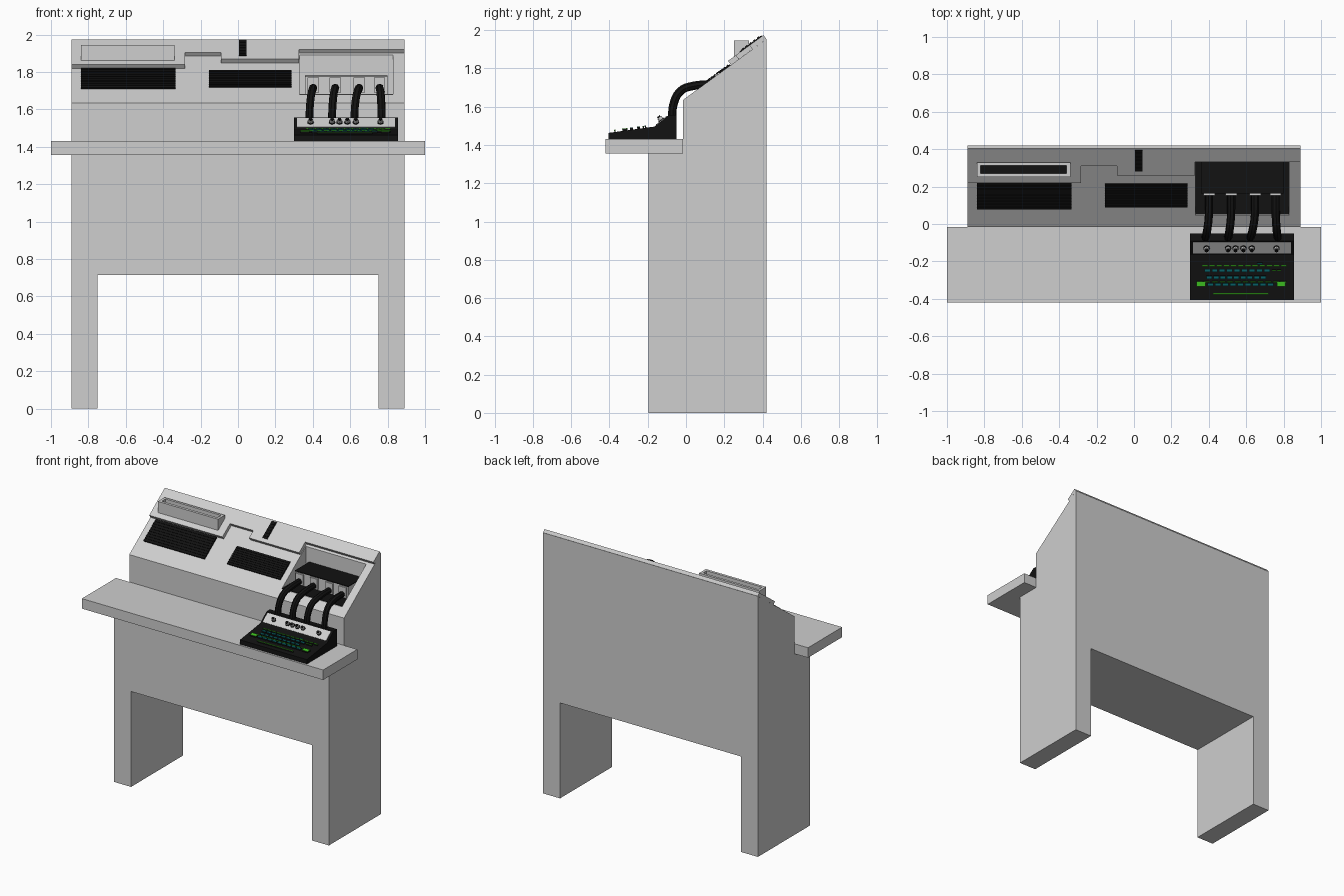
import bpy, bmesh, math
from mathutils import Vector

if "Cube" in bpy.data.objects:
    bpy.data.objects.remove(bpy.data.objects["Cube"])


def material(name, rgb):
    m = bpy.data.materials.new(name)
    m.diffuse_color = (*rgb, 1)
    m.use_nodes = True
    m.node_tree.nodes["Principled BSDF"].inputs["Base Color"].default_value = m.diffuse_color
    return m


GREY = material("console grey", (0.62, 0.62, 0.62))
BLACK = material("black plastic", (0.006, 0.006, 0.006))
GREEN = material("bright green", (0.05, 0.56, 0.015))
TEAL = material("dark teal", (0.003, 0.13, 0.15))


def prism(name, bottom, top, mat):
    """Solid between two matching outlines."""
    bm = bmesh.new()
    a = [bm.verts.new(p) for p in bottom]
    b = [bm.verts.new(p) for p in top]
    n = len(a)
    bm.faces.new(a)
    bm.faces.new(b)
    for i in range(n):
        bm.faces.new((a[i], a[(i + 1) % n], b[(i + 1) % n], b[i]))
    bmesh.ops.recalc_face_normals(bm, faces=bm.faces)
    me = bpy.data.meshes.new(name)
    bm.to_mesh(me)
    bm.free()
    me.materials.append(mat)
    ob = bpy.data.objects.new(name, me)
    bpy.context.collection.objects.link(ob)
    return ob


def profile(name, pts, x0, x1, mat):
    return prism(name, [(x0, y, z) for y, z in pts], [(x1, y, z) for y, z in pts], mat)


def box(name, x0, x1, y0, y1, z0, z1, mat):
    return profile(name, [(y0, z0), (y1, z0), (y1, z1), (y0, z1)], x0, x1, mat)


def on_slope(plane, x, y, h):
    """Point on a tilted plane (y, z, slope), lifted by h along its normal."""
    py, pz, k = plane
    return Vector((x, y, pz + k * (y - py))) + Vector((0, -k, 1)).normalized() * h


def slab(name, plane, pts, h0, h1, mat):
    return prism(name, [on_slope(plane, x, y, h0) for x, y in pts],
                 [on_slope(plane, x, y, h1) for x, y in pts], mat)


def rect(x0, x1, y0, y1):
    return [(x0, y0), (x1, y0), (x1, y1), (x0, y1)]


def cut(ob, cutter):
    mod = ob.modifiers.new("cut", 'BOOLEAN')
    mod.operation, mod.solver, mod.object = 'DIFFERENCE', 'EXACT', cutter
    bpy.context.view_layer.objects.active = ob
    bpy.ops.object.modifier_apply(modifier=mod.name)
    bpy.data.objects.remove(cutter)


PANEL = (-0.016, 1.635, 0.73)
DECK = (-0.405, 1.463, 0.135)
STRIP = (-0.165, 1.496, 0.787)

# Console body with leg opening and device recess
body = profile("console_body", [(-0.195, 0), (0.42, 0), (0.42, 1.953), (-0.016, 1.635),
                                (-0.016, 1.36), (-0.195, 1.36)], -0.89, 0.89, GREY)
cut(body, box("leg_cutter", -0.75, 0.75, -1, 1, -1, 0.715, GREY))
cut(body, box("recess_cutter", 0.33, 0.83, -0.1, 0.333, 1.68, 2.1, GREY))
box("desk_shelf", -1, 1, -0.42, -0.016, 1.355, 1.43, GREY)

# Raised upper panel with stepped lower edge
slab("upper_panel", PANEL, [(-0.89, 0.235), (-0.283, 0.235), (-0.283, 0.325), (-0.09, 0.325),
                            (-0.09, 0.275), (0.325, 0.275), (0.325, 0.347), (0.89, 0.347),
                            (0.89, 0.42), (-0.89, 0.42)], 0, 0.026, GREY)

# Black sloping grilles with fine slats
for name, x0, x1, y0, y1 in (("left_grille", -0.84, -0.335, 0.085, 0.232),
                             ("middle_grille", -0.155, 0.285, 0.095, 0.216)):
    slab(name, PANEL, rect(x0, x1, y0, y1), -0.002, 0.007, BLACK)
    count = 9
    step = (y1 - y0) / count
    for i in range(count):
        y = y0 + i * step
        slab(f"{name}_slat", PANEL, rect(x0, x1, y, y + step * 0.6), 0.006, 0.011, BLACK)

# Small slot on the upper panel
slab("card_slot", PANEL, rect(0.005, 0.045, 0.298, 0.412), 0.02, 0.031, BLACK)
for i in range(5):
    y = 0.31 + i * 0.02
    slab("card_slot_rib", PANEL, rect(0.01, 0.04, y, y + 0.01), 0.03, 0.035, BLACK)

# Open tray with dark floor
tray = profile("tray", [(0.25, 1.845), (0.33, 1.90), (0.33, 1.945), (0.25, 1.945)],
               -0.84, -0.34, GREY)
cut(tray, box("tray_cutter", -0.82, -0.36, 0.27, 0.312, 1.918, 2.1, GREY))
box("tray_floor", -0.82, -0.36, 0.27, 0.312, 1.917, 1.921, BLACK)

# Device in the recess
box("recess_floor", 0.33, 0.83, 0.05, 0.333, 1.678, 1.683, BLACK)
box("device_box", 0.357, 0.80, 0.165, 0.333, 1.68, 1.775, GREY)
box("device_lid", 0.357, 0.80, 0.163, 0.333, 1.775, 1.781, BLACK)

# Keyboard case and sloping connector strip
profile("keyboard_case", [(-0.405, 1.43), (-0.405, 1.463), (-0.165, 1.496), (-0.09, 1.556),
                          (-0.05, 1.556), (-0.05, 1.43)], 0.30, 0.855, BLACK)
slab("connector_strip", STRIP, rect(0.315, 0.84, -0.156, -0.097), -0.002, 0.004, GREY)

# Key rows: y, depth, first x, last x, number, colour, black body underneath
rows = [(-0.222, 0.007, 0.36, 0.82, 12, GREEN), (-0.247, 0.015, 0.372, 0.73, 9, TEAL),
        (-0.247, 0.006, 0.735, 0.79, 2, GREEN), (-0.284, 0.015, 0.385, 0.71, 9, TEAL),
        (-0.308, 0.006, 0.33, 0.82, 12, GREEN), (-0.323, 0.015, 0.39, 0.75, 9, TEAL),
        (-0.371, 0.006, 0.385, 0.755, 1, GREEN), (-0.319, 0.026, 0.328, 0.387, 1, GREEN),
        (-0.319, 0.026, 0.758, 0.817, 1, GREEN), (-0.211, 0.008, 0.655, 0.69, 1, TEAL)]
for y, depth, x0, x1, n, mat in rows:
    pitch = (x1 - x0) / n
    for i in range(n):
        a, b = x0 + pitch * (i + 0.1), x0 + pitch * (i + 0.9)
        slab("key_body", DECK, rect(a, b, y - depth / 2, y + depth / 2), -0.001, 0.009, BLACK)
        slab("key_top", DECK, rect(a, b, y - depth / 2, y + depth / 2), 0.009, 0.012, mat)


# Connectors standing on the strip
def peg(name, x, y, r, h0, h1, mat):
    rot = Vector((0, -STRIP[2], 1)).to_track_quat('Z', 'Y').to_euler()
    bpy.ops.mesh.primitive_cylinder_add(vertices=12, radius=r, depth=h1 - h0, rotation=rot,
                                        location=on_slope(STRIP, x, y, (h0 + h1) / 2))
    ob = bpy.context.object
    ob.name = name
    ob.data.materials.append(mat)
    bpy.ops.object.shade_smooth_by_angle()


for x in (0.388, 0.503, 0.543, 0.585, 0.63, 0.762):
    peg("connector_base", x, -0.126, 0.017, 0, 0.008, BLACK)
    peg("connector_collar", x, -0.126, 0.013, 0.006, 0.022, GREY)
    peg("connector_tip", x, -0.126, 0.009, 0.02, 0.03, BLACK)

# Thick cables from keyboard to device, each with a plug block
for xa, xb in ((0.382, 0.402), (0.503, 0.52), (0.622, 0.648), (0.768, 0.757)):
    box("plug_block", xb - 0.03, xb + 0.03, 0.152, 0.166, 1.69, 1.77, GREY)
    cu = bpy.data.curves.new("cable", 'CURVE')
    cu.dimensions, cu.bevel_depth, cu.bevel_resolution = '3D', 0.022, 2
    cu.resolution_u, cu.use_fill_caps = 6, True
    path = [(0, -0.072, 1.53), (0.1, -0.066, 1.61), (0.5, -0.028, 1.682),
            (0.9, 0.04, 1.709), (1, 0.156, 1.715)]
    sp = cu.splines.new('BEZIER')
    sp.bezier_points.add(len(path) - 1)
    for bp, (t, y, z) in zip(sp.bezier_points, path):
        bp.co = (xa + (xb - xa) * t, y, z)
        bp.handle_left_type = bp.handle_right_type = 'AUTO'
    cu.materials.append(BLACK)
    ob = bpy.data.objects.new("cable", cu)
    bpy.context.collection.objects.link(ob)
    bpy.ops.object.select_all(action='DESELECT')
    ob.select_set(True)
    bpy.context.view_layer.objects.active = ob
    bpy.ops.object.convert(target='MESH')
    bpy.ops.object.shade_smooth_by_angle()
